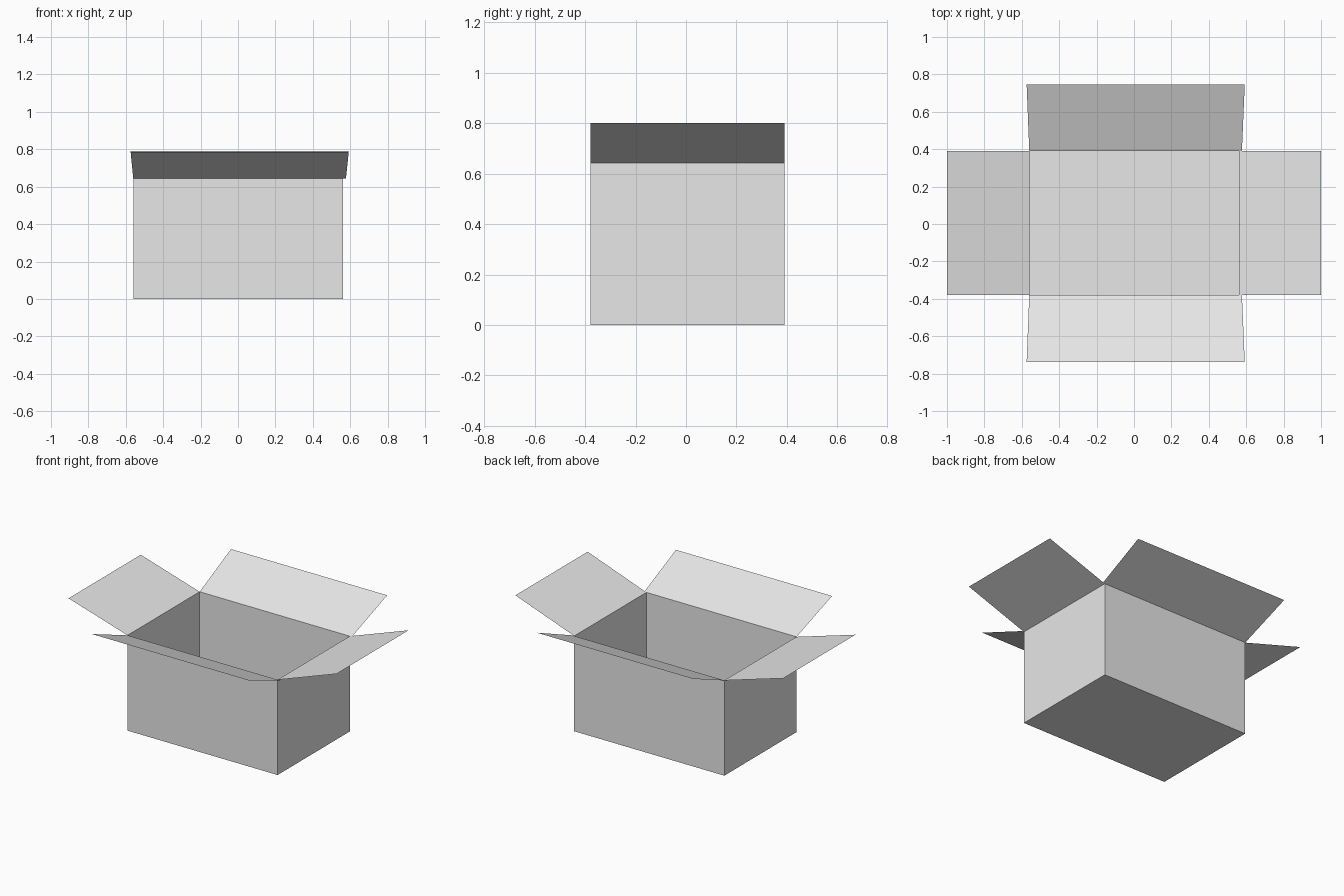
import bpy, bmesh

if "Cube" in bpy.data.objects:
    bpy.data.objects.remove(bpy.data.objects["Cube"])

# one plain grey card material
card = bpy.data.materials.new("grey_card")
card.diffuse_color = (0.8, 0.8, 0.8, 1)
card.use_nodes = True
card.node_tree.nodes["Principled BSDF"].inputs["Base Color"].default_value = card.diffuse_color

X0, X1, Y0, Y1, H = -0.56, 0.561, -0.379, 0.391, 0.643


def finish(name, bm):
    mesh = bpy.data.meshes.new(name)
    bm.to_mesh(mesh)
    bm.free()
    mesh.materials.append(card)
    bpy.context.collection.objects.link(bpy.data.objects.new(name, mesh))


def flap(name, corners):
    bm = bmesh.new()
    bm.faces.new([bm.verts.new(c) for c in corners])
    finish(name, bm)


# open-topped box: a cube stretched to size without its lid
bm = bmesh.new()
bmesh.ops.create_cube(bm, size=1)
for v in bm.verts:
    v.co = (X1 if v.co.x > 0 else X0, Y1 if v.co.y > 0 else Y0, H if v.co.z > 0 else 0)
lid = [f for f in bm.faces if f.calc_center_median().z > H - 0.01]
bmesh.ops.delete(bm, geom=lid, context='FACES_ONLY')
finish("box_body", bm)

# straight side flaps
for name, x, tip_x, tip_z in (("right_flap", X1, 1.0, 0.80), ("left_flap", X0, -1.0, 0.775)):
    pts = [(x, Y0, H), (tip_x, Y0, tip_z), (tip_x, Y1, tip_z), (x, Y1, H)]
    flap(name, pts if x > 0 else pts[::-1])

# front and back flaps, slightly wider at the tip
for name, y, tip_y, tip_z in (("front_flap", Y0, -0.738, 0.785), ("back_flap", Y1, 0.745, 0.792)):
    pts = [(X0, y, H), (-0.574, tip_y, tip_z), (0.592, tip_y, tip_z), (0.577, y, H)]
    flap(name, pts if y < 0 else pts[::-1])
